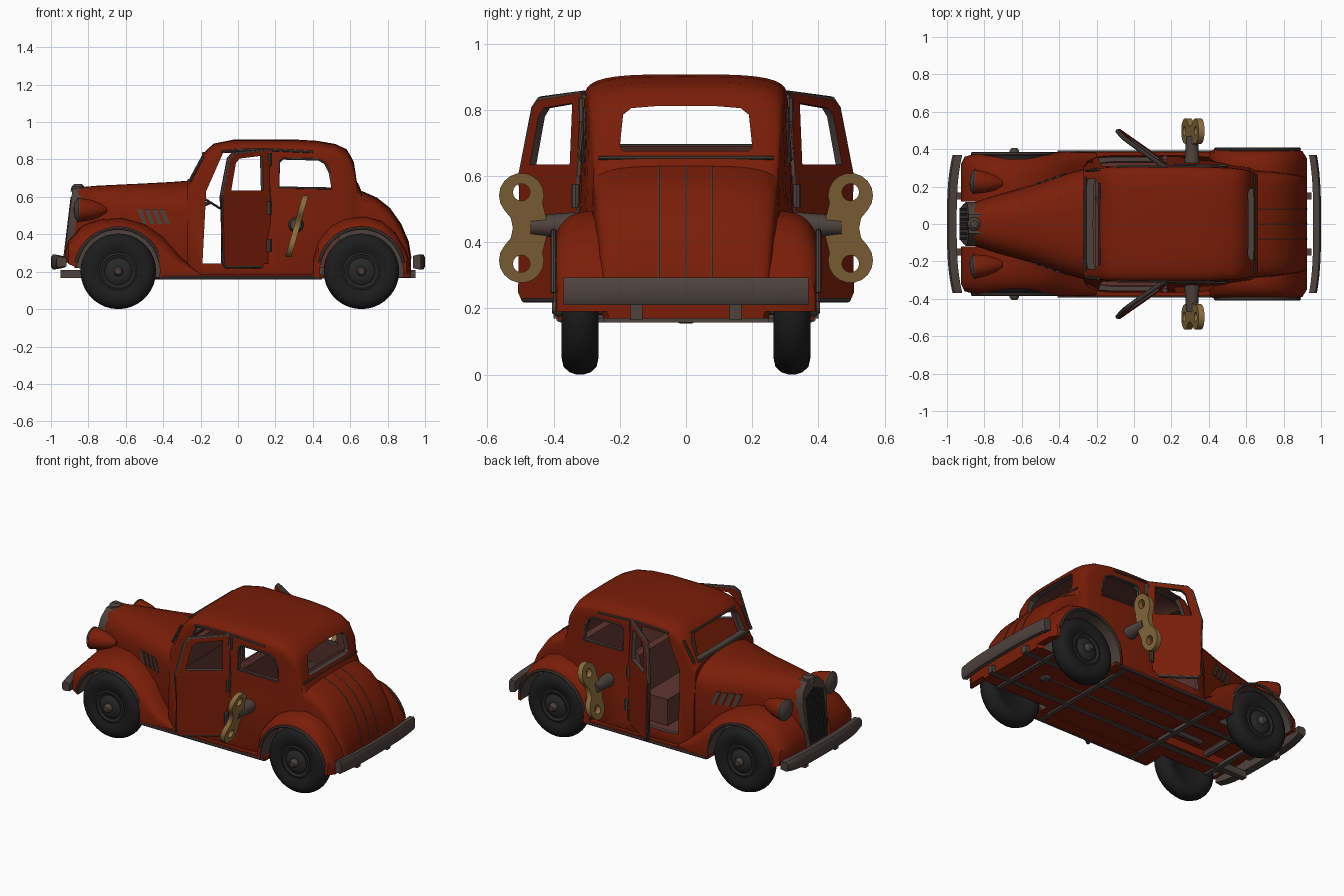
import bpy, bmesh, math
from mathutils import Vector

if "Cube" in bpy.data.objects:
    bpy.data.objects.remove(bpy.data.objects["Cube"])


def material(name, rgb):
    m = bpy.data.materials.new(name)
    m.use_nodes = True
    m.diffuse_color = (*rgb, 1.0)
    node = next(n for n in m.node_tree.nodes if n.type == 'BSDF_PRINCIPLED')
    node.inputs["Base Color"].default_value = (*rgb, 1.0)
    return m


RED = material("red_paint", (0.195, 0.0125, 0.0025))
METAL = material("worn_metal", (0.075, 0.055, 0.047))
TYRE = material("black_rubber", (0.012, 0.012, 0.012))
HUB = material("dark_steel", (0.022, 0.021, 0.021))
BRASS = material("brass", (0.25, 0.145, 0.047))
SEAT = material("brown_leather", (0.11, 0.036, 0.027))
made = []


# ---- helpers ----
def loft(name, rings, mat):
    """Skin a list of equal-length rings and cap both ends."""
    bm = bmesh.new()
    rows = [[bm.verts.new(p) for p in r] for r in rings]
    n = len(rows[0])
    for a, b in zip(rows, rows[1:]):
        for i in range(n):
            bm.faces.new((a[i], a[(i + 1) % n], b[(i + 1) % n], b[i]))
    bm.faces.new(rows[0])
    bm.faces.new(rows[-1][::-1])
    bmesh.ops.recalc_face_normals(bm, faces=bm.faces)
    me = bpy.data.meshes.new(name)
    bm.to_mesh(me)
    bm.free()
    me.materials.append(mat)
    ob = bpy.data.objects.new(name, me)
    bpy.context.collection.objects.link(ob)
    made.append(ob)
    return ob


def prism(name, pts, place, lo, hi, mat):
    return loft(name, [[place(u, v, t) for u, v in pts] for t in (lo, hi)], mat)


def box(name, lo, hi, mat):
    pts = [(lo[0], lo[1]), (hi[0], lo[1]), (hi[0], hi[1]), (lo[0], hi[1])]
    return prism(name, pts, lambda u, v, t: (u, v, t), lo[2], hi[2], mat)


def circle(r, n, v=0):
    return [(r * math.cos(math.tau * i / n), v + r * math.sin(math.tau * i / n)) for i in range(n)]


def lathe(name, origin, axis, profile, mat, seg=28):
    q = Vector(axis).to_track_quat('Z', 'Y')
    return loft(name, [[Vector(origin) + q @ Vector((a, b, h)) for a, b in circle(r, seg)] for r, h in profile], mat)


def bead(name, path, r, mat=METAL, seg=8):
    """Round bar or seam following a path."""
    path = [Vector(p) for p in path]
    rings = []
    for i, p in enumerate(path):
        d = path[min(i + 1, len(path) - 1)] - path[max(i - 1, 0)]
        q = d.to_track_quat('Z', 'Y')
        rings.append([p + q @ Vector((a, b, 0)) for a, b in circle(r, seg)])
    return loft(name, rings, mat)


def cut(ob, cutters):
    bpy.context.view_layer.objects.active = ob
    for c in cutters:
        m = ob.modifiers.new("cut", 'BOOLEAN')
        m.operation, m.solver, m.object, m.material_mode = 'DIFFERENCE', 'EXACT', c, 'TRANSFER'
        bpy.ops.object.modifier_apply(modifier=m.name)


def discard(cutters):
    for c in cutters:
        made.remove(c)
        bpy.data.objects.remove(c)


def mirrored(half):
    return half + [(-y, z) for y, z in reversed(half) if y > 1e-6]


def shell_ring(x, top, wt, wm, wb, bot, rise, power):
    """Cross-section: flared sides below a rounded crown."""
    sh = top - min(rise, (top - bot) * 0.45)
    half = [(wb * 0.97, bot), (wb, bot + 0.025), (wm, min(0.5, bot + (sh - bot) * 0.65))]
    for i in range(10):
        t = math.pi / 2 * i / 9
        half.append((wt * math.cos(t) ** power if i < 9 else 0, sh + (top - sh) * math.sin(t) ** power))
    return [(x, y, z) for y, z in mirrored(half)]


XZ = lambda u, v, t: (u, t, v)
YZ = lambda u, v, t: (t, u, v)

# ---- cabin shell: x, top, shoulder, waist and sill half-widths ----
stations = [(-.27, .68, .29, .305, .31), (-.25, .70, .295, .31, .34), (-.19, .83, .30, .315, .36),
            (-.13, .885, .305, .32, .365), (-.02, .907, .308, .325, .365), (.30, .907, .308, .325, .365),
            (.42, .90, .305, .32, .355), (.52, .883, .30, .31, .33), (.58, .855, .293, .305, .31),
            (.62, .79, .285, .30, .30), (.635, .69, .28, .295, .295), (.66, .63, .283, .29, .29),
            (.74, .595, .278, .285, .28), (.81, .54, .27, .275, .27), (.87, .455, .26, .265, .26),
            (.91, .36, .25, .255, .25), (.925, .27, .24, .245, .24)]
cabin = loft("cabin_body", [shell_ring(*s, .17, .09, .53) for s in stations], RED)
cavity = loft("cavity", [shell_ring(.19 + (x - .19) * .945, t - .028, a - .025, b - .025, c - .025, .235, .09, .53)
                         for x, t, a, b, c in stations[:11]], SEAT)
doorway = prism("doorway", [(-.19, .245), (.16, .245), (.16, .835), (-.08, .835), (-.17, .63)], XZ, -1, 1, METAL)
pane_edge = [(.22, .65), (.5, .645), (.49, .73), (.465, .78), (.43, .80), (.24, .805), (.22, .785)]
side_window = prism("side_window", pane_edge, XZ, -1, 1, METAL)
windscreen = prism("windscreen", mirrored([(.24, .69), (.24, .78), (.22, .815), (.12, .83)]), YZ, -.5, .1, METAL)
back_window = prism("back_window", mirrored([(.19, .675), (.20, .69), (.19, .785), (.165, .805), (.08, .812)]),
                    YZ, .45, 1, METAL)
axles = (("front", -.64), ("rear", .66))
arches, tubs = [[lathe("arch", (x, s * y, .205), (0, s, 0), [(r, 0), (r, .4)], METAL, 32)
                 for _, x in axles for s in (-1, 1)] for r, y in ((.223, .25), (.25, .23))]
cut(cavity, tubs)
openings = [cavity, doorway, side_window, windscreen, back_window]
cut(cabin, openings + arches)
discard(openings + tubs)

# ---- bonnet, radiator and cap ----
bonnet = [(-.875, .635, .105), (-.86, .65, .115), (-.75, .66, .15), (-.5, .672, .22), (-.35, .68, .272), (-.25, .688, .30)]
loft("bonnet", [shell_ring(x, t, w, w, w, .22, .17, .8) for x, t, w in bonnet], RED)
lean = lambda u, v, t: (-.932 + (v - .25) * .12 + t, u, v)
prism("radiator_frame", mirrored([(.08, .25), (.105, .40), (.118, .53), (.10, .60), (.05, .648)]), lean, 0, .07, METAL)
for i in range(-3, 4):
    a, b, top = i * .026 - .007, i * .026 + .007, .60 - abs(i) * .012
    prism(f"radiator_bar_{i + 4}", [(a, .28), (b, .28), (b, top), (a, top)], lean, -.005, .01, HUB)
lathe("radiator_cap", (-.855, 0, .63), (0, 0, 1), [(.04, 0), (.035, .025), (.02, .038)], METAL, 16)

# ---- dash, steering wheel and benches ----
box("dashboard", (-.24, -.27, .52), (-.205, .27, .65), SEAT)
bead("steering_column", [(-.22, .14, .545), (-.15, .14, .57)], .01)
lathe("steering_wheel", (-.15, .14, .565), (.5, 0, .8), [(.06, 0), (.068, .006), (.06, .012)], METAL, 20)
for name, x in (("front", -.06), ("rear", .32)):
    box(name + "_seat_cushion", (x, -.27, .22), (x + .21, .27, .40), SEAT)
    prism(name + "_seat_back", [(x + .15, .36), (x + .22, .36), (x + .25, .61), (x + .23, .64), (x + .20, .625)],
          XZ, -.265, .265, SEAT)

# ---- worn seams on the body ----
bead("windscreen_lower_trim", [(-.262, -.25, .688), (-.262, .25, .688)], .009)
bead("windscreen_upper_trim", [(-.186, -.22, .834), (-.186, .22, .834)], .007)
bead("rear_belt_seam", [(.645, -.265, .655), (.645, .265, .655)], .006)
for i, y in enumerate((-.08, 0, .08)):
    bead(f"boot_seam_{i + 1}", [(x, y, t - .001) for x, t, *_ in stations[11:]], .0035)


# ---- wings ----
def wing_ring(s, x, top, y_in, y_out, bot):
    pts = [(y_in, bot)]
    for i in range(11):
        t = math.pi / 2 * i / 10
        pts.append((y_in + (y_out - y_in) * math.sin(t) ** .55,
                    bot + .015 + (top - bot - .015) * max(0, math.cos(t)) ** .5))
    return [(x, s * y, z) for y, z in pts + [(y_out, bot)]]


wings = {"front": (.12, [(-.925, .31, .32, .26), (-.905, .37, .36, .24), (-.83, .45, .38, .21), (-.74, .48, .385, .17),
                         (-.62, .488, .385, .17), (-.5, .455, .385, .17), (-.40, .39, .385, .17),
                         (-.31, .285, .385, .17), (-.2, .19, .38, .165)]),
         "rear": (.24, [(.405, .28, .385, .17), (.43, .37, .40, .17), (.50, .45, .405, .17), (.58, .485, .41, .18),
                        (.68, .495, .41, .19), (.77, .47, .41, .19), (.84, .41, .405, .19), (.90, .31, .39, .19),
                        (.925, .23, .35, .19)])}
for s, side in ((1, "left"), (-1, "right")):
    for end, x in axles:
        y_in, data = wings[end]
        cut(loft(f"{end}_wing_{side}", [wing_ring(s, u, t, y_in, w, b) for u, t, w, b in data], RED), arches)
        y = .375 if end == "front" else .40
        bead(f"{end}_arch_rim_{side}", [(x + .228 * math.cos(a), s * y, .205 + .228 * math.sin(a))
             for a in [math.pi * (.06 + .88 * i / 20) for i in range(21)]], .009)

        # wheels
        tag, o, ax = f"{end}_{side}", (x, s * .32, .202), (0, s, 0)
        tread = [(.10, .042), (.115, .05), (.15, .056), (.178, .05), (.195, .032), (.202, .010)]
        lathe("tyre_" + tag, o, ax, [(r, -h) for r, h in tread] + tread[::-1], TYRE, 36)
        lathe("wheel_disc_" + tag, o, ax, [(.10, 0), (.10, .044), (.09, .048), (.075, .04), (.05, .054), (.04, .056)], HUB)
        lathe("hub_cap_" + tag, o, ax, [(.026, .04), (.026, .07), (.016, .085)], METAL, 16)

    # sill, gutter and window surround
    box(f"running_board_{side}", (-.42, min(s * .3, s * .385), .163), (.46, max(s * .3, s * .385), .185), RED)
    bead(f"sill_trim_{side}", [(-.41, s * .383, .168), (.45, s * .383, .168)], .009)
    bead(f"roof_gutter_{side}", [(x, s * .306, z) for x, z in ((-.09, .842), (0, .85), (.16, .852), (.4, .84))], .007)
    bead(f"screen_pillar_trim_{side}", [(-.258, s * .285, .685), (-.188, s * .292, .815)], .008)
    bead(f"side_window_rim_{side}", [(x, s * (.327 - (z - .5) * .07 - max(0, x - .42) * .08), z)
                                     for x, z in pane_edge + pane_edge[:2]], .006)

    # headlamps and bonnet vents
    lathe(f"headlamp_{side}", (-.70, s * .215, .53), (-1, s * .08, 0),
          [(.012, 0), (.036, .035), (.053, .08), (.062, .13), (.063, .155)], RED)
    lathe(f"headlamp_lens_{side}", (-.85, s * .227, .53), (-1, s * .08, 0), [(.066, 0), (.066, .008), (.045, .022), (.015, .028)], METAL)
    for i in range(4):
        u = -.54 + i * .04
        prism(f"vent_{side}_{i + 1}", [(u, .535), (u + .024, .535), (u + .056, .455), (u + .032, .455)],
              lambda a, b, t: (a, s * (.212 + (a + .5) * .35 + t), b), 0, .014, METAL)

    # open door, hinged on its rear edge
    c, n = math.cos(math.radians(35)), math.sin(math.radians(35))

    def swing(d, z, t):
        t += (.6 - z) * (.015 if z < .6 else .05)
        return (.163 - d * c + t * n, s * (.32 + d * n + t * c), z)

    prism(f"door_panel_{side}", [(0, .23), (.285, .23), (.30, .25), (.305, .6), (0, .6)], swing, -.012, .012, RED)
    frame = prism(f"door_frame_{side}", [(0, .6), (.305, .6), (.25, .805), (.225, .828), (0, .85)], swing, -.012, .012, RED)
    pane = prism("pane", [(.04, .635), (.25, .635), (.215, .78), (.19, .805), (.04, .82)], swing, -.2, .2, METAL)
    cut(frame, [pane])
    discard([pane])
    bead(f"door_edge_{side}", [swing(d, z, 0) for d, z in ((0, .23), (.285, .23), (.30, .25), (.305, .6), (.25, .805),
                                                          (.225, .828), (0, .85), (0, .6), (0, .23))], .0125)
    for i, z in enumerate((.34, .54, .80)):
        y = s * (.328 + max(0, .6 - z) * .1 - max(0, z - .6) * .08)
        bead(f"door_hinge_{side}_{i + 1}", [(.165, y, z - .035), (.165, y, z + .035)], .013)

    # wind-up key
    lathe(f"key_stem_{side}", (.31, s * .28, .45), (0, s, 0), [(.045, 0), (.038, .09), (.030, .19)], METAL, 16)
    lobe = lambda a0, v: [(.068 * math.cos(math.radians(a)), v + .068 * math.sin(math.radians(a)))
                          for a in range(a0, a0 + 241, 20)]
    tilt = lambda u, v, t: (.315 + .28 * v + t, s * (.497 + u), .443 + v)
    key = prism(f"key_{side}", lobe(-40, .098) + [(-.075, .03), (-.083, 0), (-.075, -.03)] + lobe(160, -.098)
                + [(.032, -.03), (.026, 0), (.032, .03)], tilt, -.016, .016, BRASS)
    holes = [prism("hole", circle(.026, 16, v), tilt, -.1, .1, BRASS) for v in (-.108, .108)]
    cut(key, holes)
    discard(holes)

    # chassis rails with bumper irons
    box(f"chassis_rail_{side}", (-.95, s * .15 - .018, .165), (.95, s * .15 + .018, .21), METAL)
discard(arches)

# ---- underside ----
for i, x in enumerate((-.75, -.3, .38, .8)):
    w = .38 if abs(x) < .5 else .25
    box(f"cross_member_{i + 1}", (x - .015, -w, .158), (x + .015, w, .18), METAL)
for end, x in axles:
    bead(end + "_axle", [(x, -.32, .202), (x, .32, .202)], .022)
bead("drive_shaft", [(-.5, 0, .175), (.66, 0, .185)], .018)
lathe("differential", (.66, -.05, .20), (0, 1, 0), [(.02, 0), (.045, .03), (.045, .07), (.02, .1)], METAL, 16)

# ---- bumpers ----
for end, sx, bow, thick in (("front", -1, .03, .026), ("rear", 1, .022, .021)):
    rings = []
    for i in range(-8, 9):
        k = abs(i / 8)
        cx = 1 - thick - bow * k ** 3
        hz = .041 - (.012 * k ** 8 if end == "front" else 0)
        half = [(-thick, .8), (thick * .6, 1), (thick, .6)]
        rings.append([(sx * (cx + a), i / 8 * .37, .252 + b * hz) for a, b in half + [(a, -b) for a, b in half[::-1]]])
    loft(end + "_bumper", rings, METAL)

# ---- smooth shading with sharp creases ----
bpy.ops.object.select_all(action='DESELECT')
for ob in made:
    ob.select_set(True)
bpy.context.view_layer.objects.active = cabin
bpy.ops.object.shade_smooth_by_angle(angle=math.radians(35))
